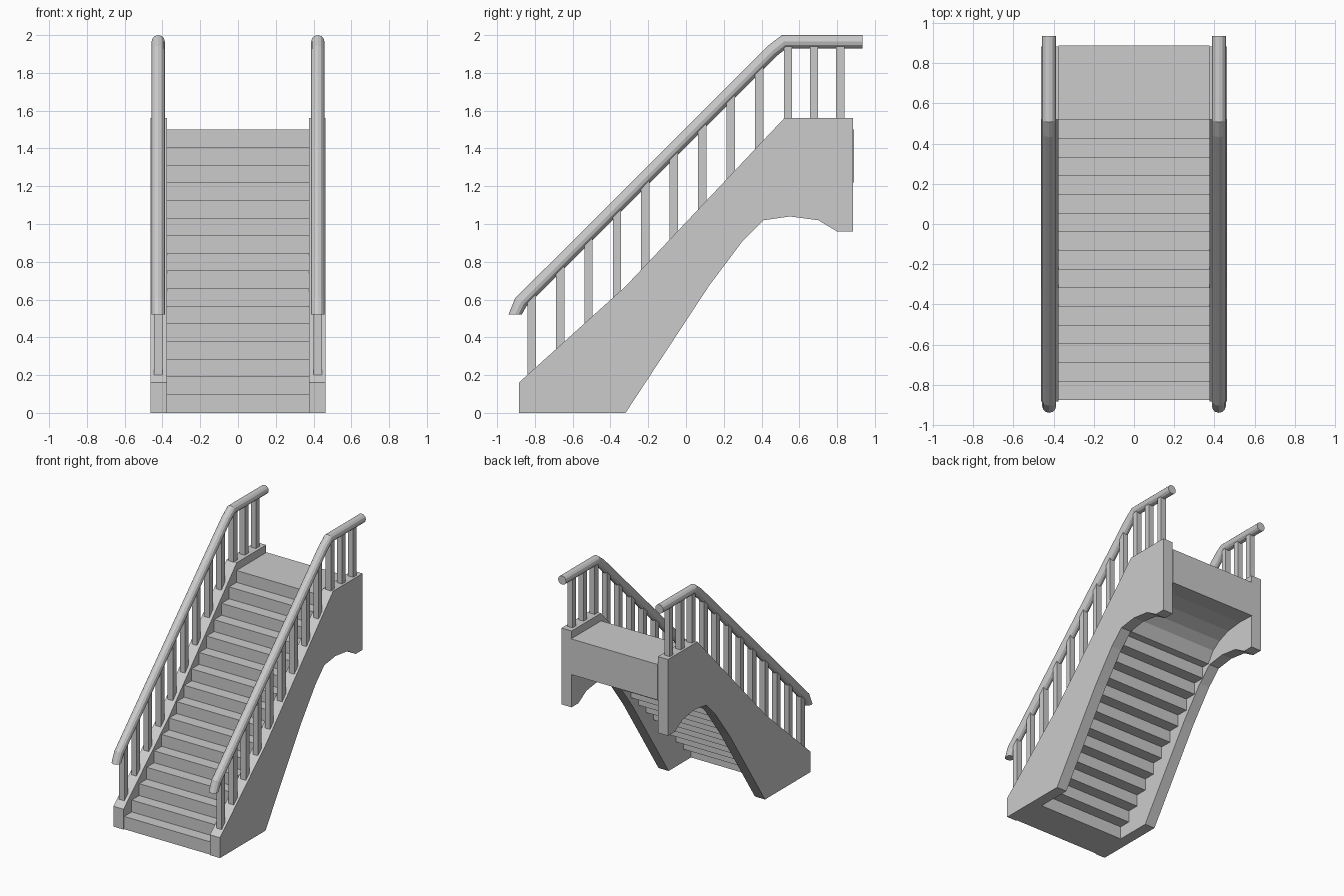
import bpy, bmesh, math

if "Cube" in bpy.data.objects:
    bpy.data.objects.remove(bpy.data.objects["Cube"])


def make_object(name, bm, mirror=False):
    bmesh.ops.recalc_face_normals(bm, faces=bm.faces)
    mesh = bpy.data.meshes.new(name)
    bm.to_mesh(mesh)
    bm.free()
    obj = bpy.data.objects.new(name, mesh)
    bpy.context.collection.objects.link(obj)
    if mirror:
        obj.modifiers.new("Mirror", 'MIRROR').use_mirror_merge = False
    return obj


def add_prism(bm, profile, x0, x1):
    """Extrude a closed (y, z) profile from x0 to x1."""
    a = [bm.verts.new((x0, y, z)) for y, z in profile]
    b = [bm.verts.new((x1, y, z)) for y, z in profile]
    bm.faces.new(a)
    bm.faces.new(b[::-1])
    for i in range(len(a)):
        j = (i + 1) % len(a)
        bm.faces.new((a[i], b[i], b[j], a[j]))


# Side stringers with the arched underside
top_line = [(-0.885, 0.16), (-0.32, 0.67), (0.52, 1.56), (0.885, 1.56)]
stringer = top_line + [(0.885, 0.96), (0.80, 0.96), (0.70, 1.02), (0.55, 1.04),
                       (0.41, 1.02), (0.30, 0.91), (0.12, 0.67), (-0.32, 0)]
bm = bmesh.new()
add_prism(bm, stringer + [(-0.885, 0)], 0.375, 0.463)
make_object("stringer", bm, mirror=True)

# Stair flight: stepped above and below, vaulted under the landing
RISE, RUN, FRONT = 0.0933, 0.093, -0.877
stairs = [(FRONT, 0)]
for k in range(16):
    z = 0.1 + RISE * k
    stairs += [(FRONT + RUN * k, z), (FRONT + RUN * (k + 1), z)]
stairs[-1] = (0.89, 1.5)
stairs += [(0.89, 1.22), (0.75, 1.225), (0.62, 1.21),
           (0.52, 1.17), (0.45, 1.12), (0.395, 1.033)]
for k in reversed(range(11)):
    z = 0.1 + RISE * k
    back = FRONT + RUN * (k + 3)
    stairs += [(back, z), (back, z - RISE if k else 0)]
bm = bmesh.new()
add_prism(bm, stairs, -0.376, 0.376)
make_object("stair_flight", bm)


# Balusters standing on the stringer and running up into the handrail
def height(line, y):
    for (y0, z0), (y1, z1) in zip(line, line[1:]):
        if y <= y1:
            return z0 + (z1 - z0) * (y - y0) / (y1 - y0)
    return line[-1][1]


rail_line = [(-0.875, 0.585), (0.455, 1.915), (0.52, 1.965), (0.935, 1.965)]
bm = bmesh.new()
for i in range(12):
    y = -0.817 + 0.1505 * i if i < 9 else 0.54 + 0.138 * (i - 9)
    y0, y1 = y - 0.022, y + 0.022
    add_prism(bm, [(y0, height(top_line, y0) - 0.005), (y1, height(top_line, y1) - 0.005),
                   (y1, height(rail_line, y1) - 0.02), (y0, height(rail_line, y0) - 0.02)],
              0.40, 0.445)
make_object("balusters", bm, mirror=True)

# Round handrail: centre (y, z) and mitred half-width vector (y, z) per section
sections = [((-0.905, 0.52), (-0.035, 0)), (rail_line[0], (-0.030, 0.021)),
            (rail_line[1], (-0.022, 0.028)), (rail_line[2], (-0.012, 0.035)),
            (rail_line[3], (0, 0.035))]
SIDES = 12
bm = bmesh.new()
rings = []
for (cy, cz), (uy, uz) in sections:
    ring = []
    for i in range(SIDES):
        a = math.tau * i / SIDES
        ring.append(bm.verts.new((0.4225 + 0.035 * math.sin(a),
                                  cy + uy * math.cos(a), cz + uz * math.cos(a))))
    rings.append(ring)
for r, s in zip(rings, rings[1:]):
    for i in range(SIDES):
        j = (i + 1) % SIDES
        bm.faces.new((r[i], r[j], s[j], s[i]))
bm.faces.new(rings[0])
bm.faces.new(rings[-1])
make_object("handrail", bm, mirror=True)
